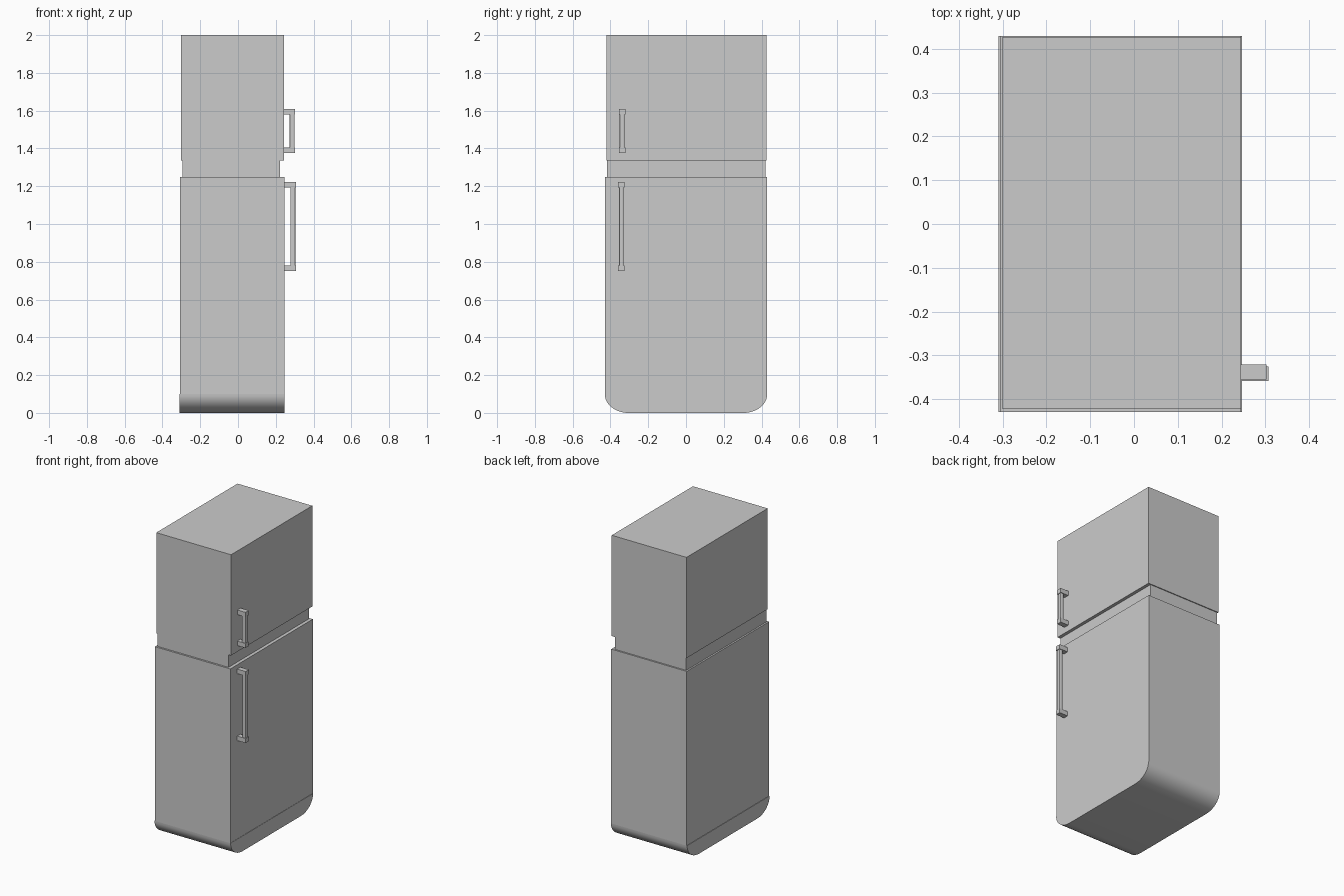
import bpy, bmesh, math

if "Cube" in bpy.data.objects:
    bpy.data.objects.remove(bpy.data.objects["Cube"])


def add_object(name, bm):
    bmesh.ops.recalc_face_normals(bm, faces=bm.faces)
    mesh = bpy.data.meshes.new(name)
    bm.to_mesh(mesh)
    bm.free()
    obj = bpy.data.objects.new(name, mesh)
    bpy.context.collection.objects.link(obj)
    return obj


def add_box(bm, x, y, z):
    verts = bmesh.ops.create_cube(bm, size=1)["verts"]
    for v in verts:
        v.co = [lo + (c + 0.5) * (hi - lo) for c, (lo, hi) in zip(v.co, (x, y, z))]
    return verts


def box(name, x, y, z):
    bm = bmesh.new()
    add_box(bm, x, y, z)
    return add_object(name, bm)


def handle(name, x_out, y, z):
    # two mounting blocks joined by a slimmer bevelled grip
    bm = bmesh.new()
    block = 0.03
    grip = add_box(bm, (x_out - 0.030, x_out - 0.003), (y[0] + 0.004, y[1] - 0.004),
                   (z[0] + block, z[1] - block))
    edges = {e for v in grip for e in v.link_edges
             if abs(e.verts[0].co.z - e.verts[1].co.z) > 0.01}
    bmesh.ops.bevel(bm, geom=list(edges), offset=0.006, segments=2,
                    profile=0.5, affect='EDGES')
    for z0 in (z[0], z[1] - block):
        add_box(bm, (0.24, x_out), y, (z0, z0 + block))
    return add_object(name, bm)


# cabinet sections
box("freezer_door_section", (-0.302, 0.244), (-0.421, 0.426), (1.335, 2.0))
box("middle_band", (-0.295, 0.223), (-0.418, 0.42), (1.25, 1.335))
box("fridge_door_section", (-0.306, 0.245), (-0.430, 0.430), (0.10, 1.25))

# base with rounded lower front and back corners
bm = bmesh.new()
steps, rx, rz, half = 12, 0.125, 0.10, 0.43
right = [(half - rx + rx * math.cos(a), rz - rz * math.sin(a))
         for a in (math.pi / 2 * i / steps for i in range(steps + 1))]
profile = right + [(-y, z) for y, z in reversed(right)]
face = bm.faces.new([bm.verts.new((-0.309, y, z)) for y, z in profile])
ext = bmesh.ops.extrude_face_region(bm, geom=[face], use_keep_orig=True)
for g in ext["geom"]:
    if isinstance(g, bmesh.types.BMVert):
        g.co.x = 0.247
base = add_object("rounded_base", bm)
bpy.ops.object.select_all(action='DESELECT')
base.select_set(True)
bpy.context.view_layer.objects.active = base
bpy.ops.object.shade_smooth_by_angle(angle=math.radians(30))

# door handles on the right side
handle("freezer_handle", 0.303, (-0.355, -0.321), (1.375, 1.61))
handle("fridge_handle", 0.307, (-0.359, -0.326), (0.75, 1.222))
